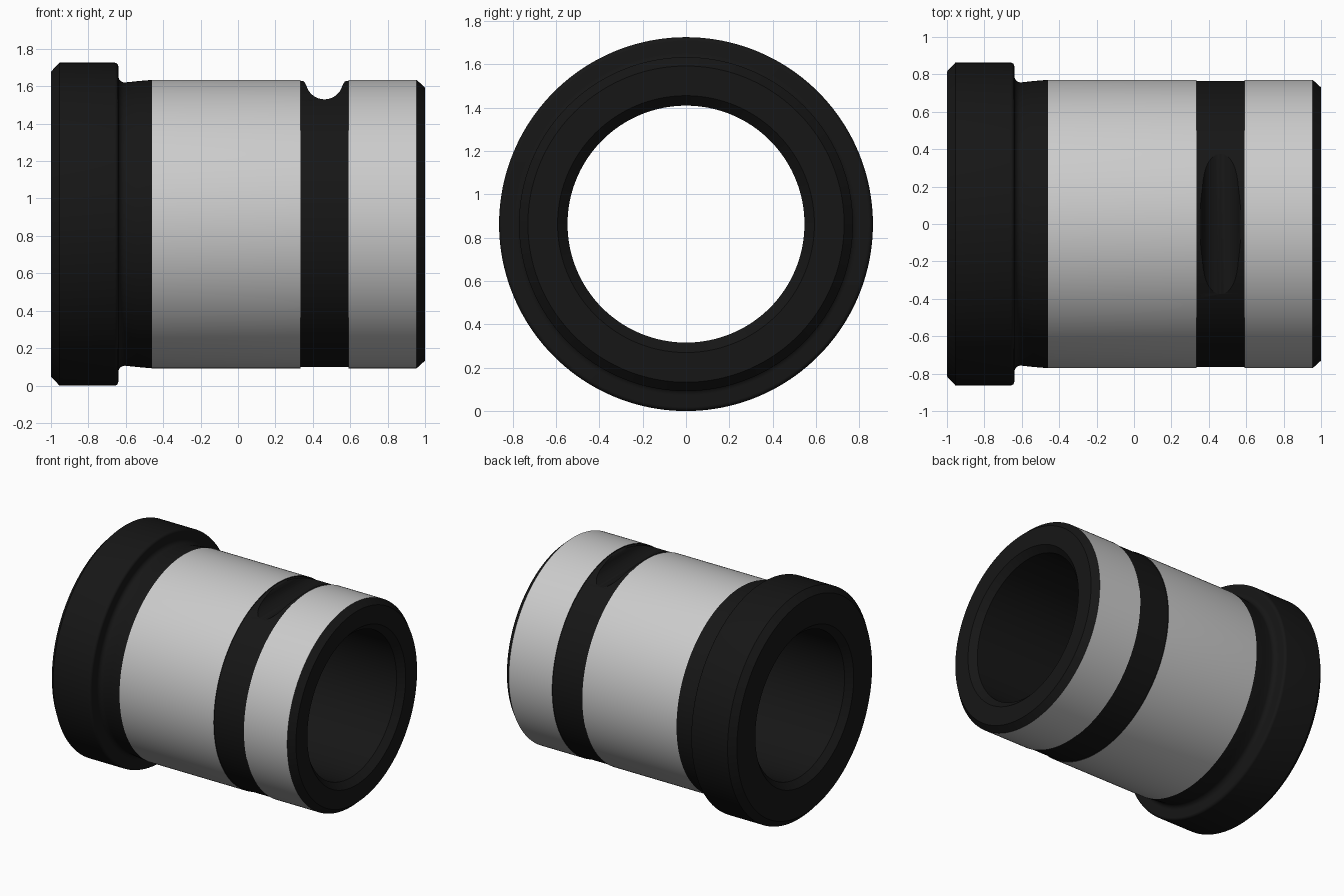
import bpy, bmesh
from math import sin, cos, pi, radians

if "Cube" in bpy.data.objects:
    bpy.data.objects.remove(bpy.data.objects["Cube"])

SEG = 160
CZ = 0.863

black = bpy.data.materials.new("black")
black.diffuse_color = (0.008, 0.008, 0.008, 1)
black.use_nodes = True
black.node_tree.nodes["Principled BSDF"].inputs["Base Color"].default_value = black.diffuse_color


def arc(cx, cr, rad, a0, a1, n=6):
    return [(cx + rad * cos(radians(a0 + (a1 - a0) * i / n)),
             cr + rad * sin(radians(a0 + (a1 - a0) * i / n))) for i in range(n + 1)]


def make_object(name, bm):
    bmesh.ops.recalc_face_normals(bm, faces=bm.faces)
    me = bpy.data.meshes.new(name)
    bm.to_mesh(me)
    bm.free()
    ob = bpy.data.objects.new(name, me)
    bpy.context.collection.objects.link(ob)
    me.materials.append(None)
    me.materials.append(black)
    return ob


# closed (x, radius) section of the flanged sleeve
profile = [(-1, 0.815), (-0.955, 0.863)]
profile += arc(-0.66, 0.843, 0.02, 90, 0)             # flange corner
profile += arc(-0.605, 0.792, 0.035, 180, 270)        # undercut fillet
profile += [(-0.54, 0.764), (-0.46, 0.771),           # neck
            (0.335, 0.771), (0.335, 0.765), (0.59, 0.765), (0.59, 0.771),
            (0.955, 0.771), (1, 0.73),                # end chamfer
            (1, 0.593), (0.955, 0.547), (-0.955, 0.547), (-1, 0.593)]

bm = bmesh.new()
rings = [[bm.verts.new((x, r * sin(2 * pi * k / SEG), CZ + r * cos(2 * pi * k / SEG)))
          for k in range(SEG)] for x, r in profile]
for i, (x, r) in enumerate(profile):
    j = (i + 1) % len(profile)
    mx, mr = (x + profile[j][0]) / 2, (r + profile[j][1]) / 2
    bright = mr > 0.7705 and mr < 0.7715 and mx > -0.46
    for k in range(SEG):
        m = (k + 1) % SEG
        f = bm.faces.new((rings[i][k], rings[i][m], rings[j][m], rings[j][k]))
        f.material_index = 0 if bright else 1
sleeve = make_object("flanged_sleeve", bm)

# round-bottomed clamp notch across the top
cut = [(0.345, 1.8), (0.345, 1.629), (0.354, 1.624), (0.36, 1.614)]
cut += arc(0.462, 1.63, 0.1, 195, 345, 20)
cut += [(0.564, 1.614), (0.57, 1.624), (0.579, 1.629), (0.579, 1.8)]
bm = bmesh.new()
ends = [[bm.verts.new((x, y, z)) for x, z in cut] for y in (-0.7, 0.7)]
bm.faces.new(ends[0])
bm.faces.new(ends[1])
for i in range(len(cut)):
    j = (i + 1) % len(cut)
    bm.faces.new((ends[0][i], ends[0][j], ends[1][j], ends[1][i]))
for f in bm.faces:
    f.material_index = 1
cutter = make_object("notch_cutter", bm)
cutter.hide_render = True

mod = sleeve.modifiers.new("notch", 'BOOLEAN')
mod.operation = 'DIFFERENCE'
mod.solver = 'EXACT'
mod.object = cutter

bpy.ops.object.select_all(action='DESELECT')
sleeve.select_set(True)
bpy.context.view_layer.objects.active = sleeve
bpy.ops.object.modifier_apply(modifier="notch")
bpy.data.objects.remove(cutter)
bpy.ops.object.shade_smooth_by_angle(angle=radians(30))
